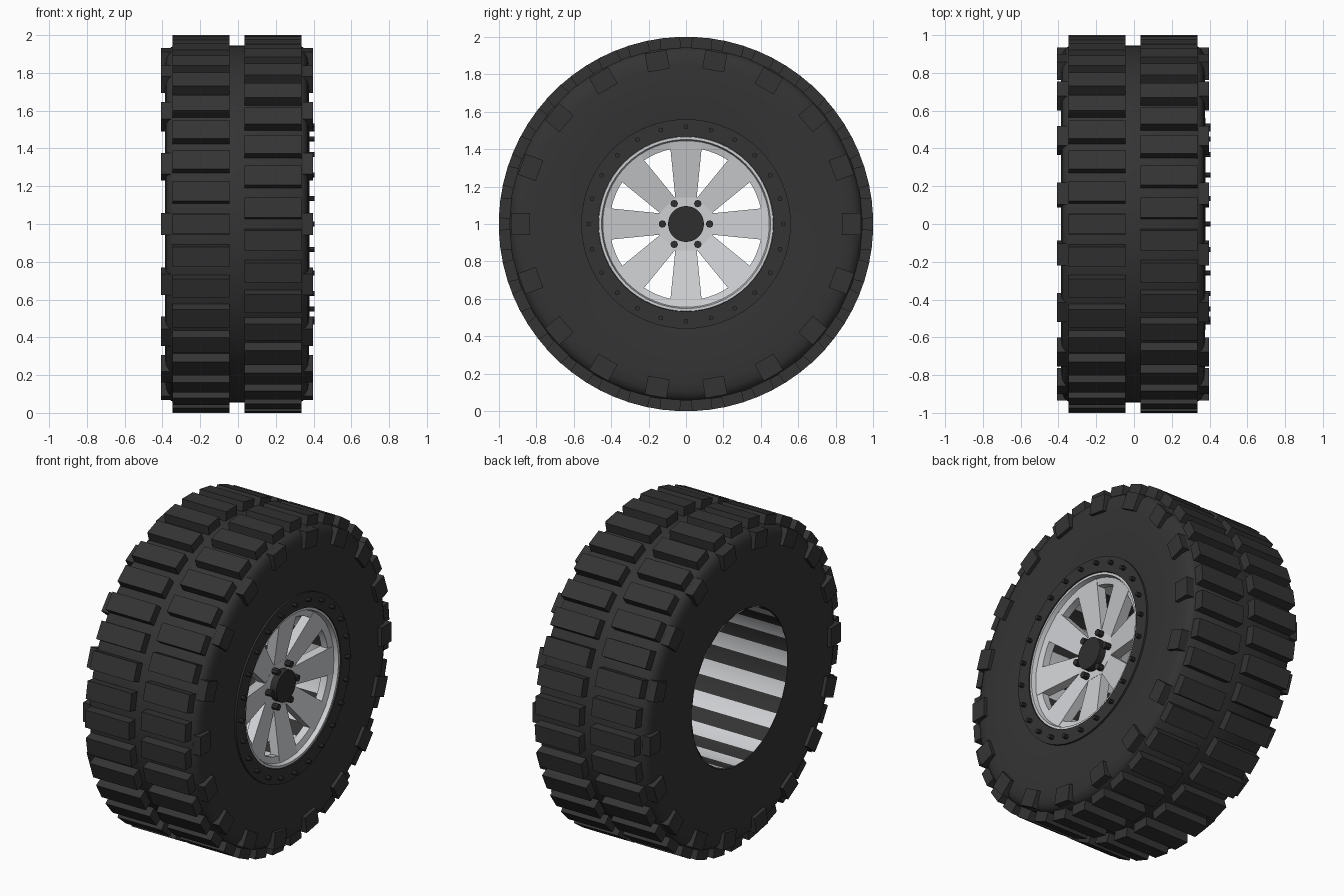
import bpy, bmesh
from math import pi, cos, sin, radians
from mathutils import Matrix, Vector

cube = bpy.data.objects.get("Cube")
if cube:
    bpy.data.objects.remove(cube)

AXLE = Matrix.Translation((0, 0, 1))
MID = -0.005          # middle plane of the tyre


def material(name, rgb):
    m = bpy.data.materials.new(name)
    m.use_nodes = True
    m.diffuse_color = (*rgb, 1)
    m.node_tree.nodes["Principled BSDF"].inputs["Base Color"].default_value = (*rgb, 1)
    return m


rubber = material("rubber black", (0.034, 0.034, 0.034))
silver = material("rim silver", (0.62, 0.63, 0.65))
dark = material("hardware dark grey", (0.028, 0.028, 0.030))


def finish(name, bm, mats, smooth=None):
    bmesh.ops.recalc_face_normals(bm, faces=bm.faces)
    bm.transform(AXLE)
    mesh = bpy.data.meshes.new(name)
    bm.to_mesh(mesh)
    bm.free()
    for m in mats:
        mesh.materials.append(m)
    ob = bpy.data.objects.new(name, mesh)
    bpy.context.collection.objects.link(ob)
    if smooth:
        bpy.ops.object.select_all(action='DESELECT')
        ob.select_set(True)
        bpy.context.view_layer.objects.active = ob
        bpy.ops.object.shade_smooth_by_angle(angle=radians(smooth))
    return ob


def lathe(bm, profile, segs, closed=True, phase=0):
    """Spin (x, radius) points around the axle."""
    rings = []
    for i in range(segs):
        a = 2 * pi * (i + phase) / segs
        rings.append([bm.verts.new((x, r * cos(a), r * sin(a))) for x, r in profile])
    n = len(profile)
    for i in range(segs):
        p, q = rings[i], rings[(i + 1) % segs]
        for j in range(n if closed else n - 1):
            k = (j + 1) % n
            bm.faces.new((p[j], p[k], q[k], q[j]))


def spin_prism(bm, near, far, count, phase=0):
    """Repeat a hexahedron around the axle; near and far are quads of (x, y, z)."""
    for i in range(count):
        rot = Matrix.Rotation(2 * pi * (i + phase) / count, 4, 'X')
        a = [bm.verts.new(rot @ Vector(p)) for p in near]
        b = [bm.verts.new(rot @ Vector(p)) for p in far]
        bm.faces.new(a)
        bm.faces.new(b)
        for j in range(4):
            k = (j + 1) % 4
            bm.faces.new((a[j], a[k], b[k], b[j]))


def quad(x0, x1, half, r):
    return [(x0, r, -half), (x1, r, -half), (x1, r, half), (x0, r, half)]


def spin_pegs(bm, x0, x1, radius, r, count, sides):
    for i in range(count):
        a = 2 * pi * i / count
        at = Matrix.Translation(((x0 + x1) / 2, r * cos(a), r * sin(a)))
        bmesh.ops.create_cone(bm, cap_ends=True, segments=sides, radius1=radius,
                              radius2=radius, depth=x1 - x0,
                              matrix=at @ Matrix.Rotation(pi / 2, 4, 'Y'))


# Tyre carcass: one half profile, mirrored across the middle plane
half = [(0.362, 0.472), (0.372, 0.56), (0.381, 0.70), (0.381, 0.85),
        (0.375, 0.90), (0.36, 0.928), (0.335, 0.945)]
bm = bmesh.new()
lathe(bm, [(MID + x, r) for x, r in half] + [(MID - x, r) for x, r in reversed(half)], 96)
finish("tyre_carcass", bm, [rubber], 40)

# Tread blocks: two staggered rows
for name, x0, x1, phase in (("tread_row_right", -0.347, -0.045, 0),
                            ("tread_row_left", 0.034, 0.336, 0.5)):
    bm = bmesh.new()
    spin_prism(bm, quad(x0, x1, 0.056, 0.92), quad(x0, x1, 0.054, 1.0), 36, phase)
    finish(name, bm, [rubber])

# Shoulder lugs on both sidewalls
for name, side in (("shoulder_lugs_left", 1), ("shoulder_lugs_right", -1)):
    bm = bmesh.new()
    x0, x1 = MID + side * 0.35, MID + side * 0.403
    spin_prism(bm, quad(x0, x1, 0.059, 0.834), quad(x0, x1, 0.059, 0.935), 18)
    finish(name, bm, [rubber])

# Clamp ring and its bolts on the outer face
bm = bmesh.new()
lathe(bm, [(0.35, 0.468), (0.378, 0.468), (0.378, 0.56), (0.35, 0.56)], 64)
finish("clamp_ring", bm, [rubber], 30)
bm = bmesh.new()
spin_pegs(bm, 0.37, 0.405, 0.013, 0.52, 24, 8)
finish("clamp_bolts", bm, [dark], 30)

# Barrel: silver and dark strips alternate around the inside
bm = bmesh.new()
lathe(bm, [(-0.367, 0.468), (0.33, 0.468)], 32, closed=False, phase=0.5)
bm.faces.ensure_lookup_table()
for i, f in enumerate(bm.faces):
    f.material_index = (i + 1) % 2
finish("rim_barrel", bm, [silver, rubber], 30)

# Outer lip of the rim
bm = bmesh.new()
lathe(bm, [(0.36, 0.468), (0.372, 0.466), (0.372, 0.452), (0.345, 0.445),
           (0.335, 0.408), (0.29, 0.408), (0.27, 0.466)], 64)
finish("rim_lip", bm, [silver], 30)

# Eight spokes, dished inward and widening toward the rim
bm = bmesh.new()
spin_prism(bm, quad(0.22, 0.285, 0.056, 0.13), quad(0.29, 0.347, 0.087, 0.44), 8)
finish("spokes", bm, [silver])

# Hub, centre cap and wheel nuts
bm = bmesh.new()
lathe(bm, [(0.21, 0.02), (0.21, 0.152), (0.288, 0.152), (0.288, 0.02)], 8, phase=0.5)
finish("hub", bm, [silver])
bm = bmesh.new()
spin_pegs(bm, 0.2, 0.33, 0.096, 0, 1, 32)
finish("centre_cap", bm, [dark], 30)
bm = bmesh.new()
spin_pegs(bm, 0.27, 0.325, 0.02, 0.126, 6, 8)
finish("wheel_nuts", bm, [dark], 30)
